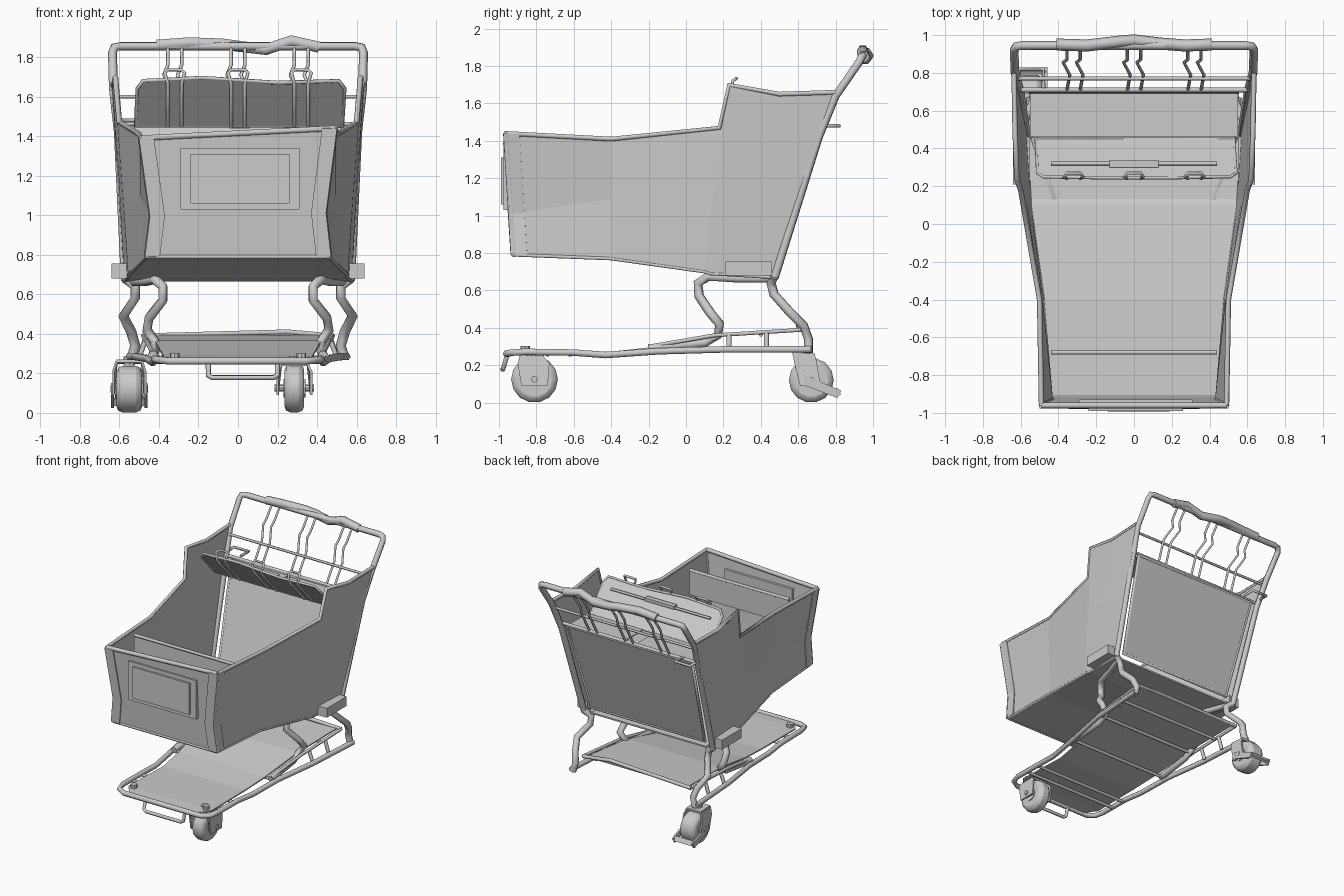
import bpy, bmesh, math
from mathutils import Vector


def mesh(name, verts, faces, thick=0.0):
    me = bpy.data.meshes.new(name)
    me.from_pydata(verts, [], faces)
    bm = bmesh.new()
    bm.from_mesh(me)
    bmesh.ops.recalc_face_normals(bm, faces=bm.faces)
    bm.to_mesh(me)
    bm.free()
    ob = bpy.data.objects.new(name, me)
    bpy.context.collection.objects.link(ob)
    if thick:
        m = ob.modifiers.new("thickness", 'SOLIDIFY')
        m.thickness = thick
        m.offset = 0
    return ob


def grid(name, rows, thick=0.012):
    n = len(rows[0])
    faces = [(i * n + j, i * n + j + 1, (i + 1) * n + j + 1, (i + 1) * n + j)
             for i in range(len(rows) - 1) for j in range(n - 1)]
    return mesh(name, [p for r in rows for p in r], faces, thick)


def tube(name, pts, r=0.02, closed=False, res=1):
    cu = bpy.data.curves.new(name, 'CURVE')
    cu.dimensions = '3D'
    cu.bevel_depth = r
    cu.bevel_resolution = res
    cu.use_fill_caps = True
    sp = cu.splines.new('POLY')
    sp.points.add(len(pts) - 1)
    for p, c in zip(sp.points, pts):
        p.co = (*c, 1)
    sp.use_cyclic_u = closed
    ob = bpy.data.objects.new(name, cu)
    bpy.context.collection.objects.link(ob)
    return ob


def box(name, lo, hi):
    v = [(x, y, z) for x in (lo[0], hi[0]) for y in (lo[1], hi[1]) for z in (lo[2], hi[2])]
    return mesh(name, v, [(0, 1, 3, 2), (4, 6, 7, 5), (0, 4, 5, 1),
                          (2, 3, 7, 6), (0, 2, 6, 4), (1, 5, 7, 3)])


def cyl(name, loc, r, depth, n, axis='X', bevel=0.0):
    rot = (0, math.pi / 2, 0) if axis == 'X' else (0, 0, 0)
    bpy.ops.mesh.primitive_cylinder_add(vertices=n, radius=r, depth=depth, location=loc, rotation=rot)
    ob = bpy.context.object
    ob.name = name
    if bevel:
        m = ob.modifiers.new("round", 'BEVEL')
        m.width = bevel
        m.segments = 2
    bpy.ops.object.shade_smooth_by_angle(angle=math.radians(35))
    return ob


def sided(s, pts):
    return [(s * x, y, z) for x, y, z in pts]


# basket wall stations: (top point, bottom point)
stations = [((0.49, -0.96, 1.44), (0.46, -0.92, 0.79)),
            ((0.50, -0.40, 1.41), (0.48, -0.40, 0.77)),
            ((0.60, 0.18, 1.47), (0.55, 0.10, 0.70)),
            ((0.62, 0.23, 1.70), (0.55, 0.13, 0.69)),
            ((0.63, 0.50, 1.65), (0.56, 0.30, 0.68)),
            ((0.635, 0.80, 1.66), (0.57, 0.47, 0.67))]


def columns(s):
    cols = []
    for i, (t, b) in enumerate(stations):
        t, b = Vector(t), Vector(b)
        if i == 0 and s < 0:
            t.z -= 0.05
        m = t.lerp(b, 0.66 if i == 0 else 0.5)
        if i == 0:
            m.x = 0.435
        cols.append(sided(s, [t, m, b]))
    return cols


right, left = columns(1), columns(-1)
for nm, cols in (("right", right), ("left", left)):
    grid("basket_side_" + nm, cols)
    tube("basket_rim_" + nm, [c[0] for c in cols], 0.014)
    tube("basket_corner_" + nm, cols[0], 0.016)
    tube("basket_bottom_edge_" + nm, [c[2] for c in cols], 0.01)
    # folded strip wrapping the front corner
    s = 1 if nm == "right" else -1
    grid("corner_strip_" + nm, [[(x - s * 0.065, y - 0.014, z) for x, y, z in cols[0]],
                                [(x + s * 0.008, y - 0.014, z) for x, y, z in cols[0]],
                                [(x + s * 0.012, y + 0.07, z) for x, y, z in cols[0]]], 0.008)
grid("basket_front", [left[0], right[0]])
grid("basket_floor", [[l[2], r[2]] for l, r in zip(left, right)])
tube("front_rim", [left[0][0], right[0][0]], 0.016)
tube("front_bottom_edge", [left[0][2], right[0][2]], 0.012)

# blank sign on the front and divider inside the basket
box("sign_frame", (-0.29, -0.975, 1.03), (0.31, -0.93, 1.34))
box("sign_plate", (-0.24, -0.99, 1.06), (0.26, -0.97, 1.31))
box("basket_divider", (-0.44, -0.685, 1.20), (0.44, -0.672, 1.39))
tube("divider_rim", [(-0.44, -0.68, 1.395), (0.44, -0.68, 1.395)], 0.012)

# rear gate
gate = [(-0.55, 0.71, 1.45), (0.55, 0.71, 1.45), (0.50, 0.475, 0.72), (-0.50, 0.475, 0.72)]
mesh("rear_gate", gate, [(0, 1, 2, 3)], 0.012)
tube("gate_border", gate, 0.014, True)
tube("gate_top_bar", [(-0.60, 0.71, 1.46), (0.60, 0.71, 1.46)], 0.013)
tube("rear_crossbar", [(-0.62, 0.77, 1.60), (0.62, 0.77, 1.60)], 0.01)

# child seat: two flaps and a tilted back
box("seat_flap_left", (-0.55, 0.46, 1.445), (-0.04, 0.69, 1.455))
box("seat_flap_right", (0.06, 0.46, 1.445), (0.55, 0.69, 1.455))
box("seat_centre", (-0.04, 0.46, 1.438), (0.06, 0.69, 1.448))
back = [(-0.52, 0.45, 1.45), (0.53, 0.45, 1.45), (0.54, 0.27, 1.64), (0.51, 0.25, 1.68),
        (0.20, 0.245, 1.67), (-0.18, 0.245, 1.695), (-0.48, 0.25, 1.68), (-0.51, 0.27, 1.64)]
mesh("seat_back", back, [tuple(range(8))], 0.012)
tube("seat_back_border", back, 0.01, True)
tube("seat_belt", [(-0.44, 0.32, 1.625), (0.44, 0.32, 1.625)], 0.01)
box("belt_pad", (-0.13, 0.30, 1.62), (0.13, 0.34, 1.645))
tube("side_loop", [(-0.61, 0.72, 1.48), (-0.61, 0.82, 1.48), (-0.48, 0.82, 1.48), (-0.48, 0.72, 1.48)], 0.011)

# paired wires from the handle and hooks over the seat back
for k, cx in enumerate((-0.32, 0.0, 0.32)):
    for d in (-0.035, 0.035):
        x = cx + d
        tube("handle_wire_%d" % k, [(x, 0.93, 1.84), (x, 0.87, 1.76), (x - 0.02, 0.855, 1.71),
                                    (x + 0.015, 0.79, 1.62), (x, 0.71, 1.46)], 0.009)
    tube("seat_hook_%d" % k, [(cx - 0.035, 0.435, 1.45), (cx - 0.035, 0.24, 1.665), (cx - 0.05, 0.25, 1.72),
                              (cx - 0.035, 0.27, 1.735), (cx + 0.035, 0.27, 1.735), (cx + 0.05, 0.25, 1.72),
                              (cx + 0.035, 0.24, 1.665), (cx + 0.035, 0.435, 1.45)], 0.009)

# posts and handle
post = [(0.57, 0.475, 0.67), (0.605, 0.71, 1.42), (0.63, 0.80, 1.64), (0.635, 0.925, 1.82),
        (0.625, 0.94, 1.85), (0.59, 0.945, 1.855)]
tube("post_frame", post + sided(-1, post[::-1]), 0.023)
grip = [(-0.41, 0.95, 1.86), (-0.25, 0.945, 1.872), (-0.08, 0.965, 1.866), (0.0, 0.972, 1.855),
        (0.14, 0.955, 1.838), (0.27, 0.945, 1.882), (0.41, 0.95, 1.85)]
tube("handle_grip", grip, 0.032, res=1)

# underframe: legs, rails and brackets for both sides
for s in (1, -1):
    box("corner_bracket", (min(s * 0.55, s * 0.64), 0.21, 0.68), (max(s * 0.55, s * 0.64), 0.46, 0.755))
    tube("front_leg", sided(s, [(0.53, 0.46, 0.665), (0.47, 0.28, 0.665), (0.42, 0.12, 0.675), (0.38, 0.065, 0.64),
                                (0.38, 0.07, 0.57), (0.45, 0.13, 0.48), (0.46, 0.18, 0.42), (0.42, 0.17, 0.36),
                                (0.42, 0.10, 0.32), (0.43, -0.20, 0.29)]), 0.026)
    tube("rear_leg", sided(s, [(0.57, 0.475, 0.68), (0.52, 0.455, 0.64), (0.52, 0.47, 0.58), (0.58, 0.55, 0.49),
                               (0.54, 0.63, 0.41), (0.52, 0.655, 0.34), (0.54, 0.655, 0.27)]), 0.026)
    tube("tray_rail", sided(s, [(0.43, -0.20, 0.30), (0.46, 0.15, 0.36), (0.48, 0.62, 0.39)]), 0.012)
    for y, z in ((0.23, 0.36), (0.43, 0.375)):
        tube("rail_peg", sided(s, [(0.50, y, 0.28), (0.47, y, z)]), 0.014)
    cyl("tray_knob", (s * 0.32, -0.86, 0.287), 0.025, 0.03, 8, 'Z')

rail = [(0.55, 0.67, 0.285), (0.52, 0.20, 0.285), (0.46, -0.15, 0.275), (0.43, -0.43, 0.255), (0.42, -0.60, 0.268),
        (0.42, -0.86, 0.272), (0.40, -0.93, 0.268), (0.34, -0.96, 0.262)]
tube("lower_frame", rail + sided(-1, rail[::-1]), 0.02)
tube("front_loop", [(-0.15, -0.955, 0.26), (-0.15, -0.975, 0.19), (-0.13, -0.98, 0.178), (0.18, -0.98, 0.178),
                    (0.20, -0.975, 0.19), (0.20, -0.955, 0.26)], 0.014)

# lower tray with cross slats
tray = [(0.30, -0.94, 0.265), (0.37, -0.86, 0.27), (0.36, -0.43, 0.265), (0.38, -0.20, 0.29),
        (0.42, 0.15, 0.36), (0.45, 0.61, 0.39)]
grid("lower_tray", [[(-x, y, z), (x, y, z)] for x, y, z in tray], 0.01)
tube("tray_rear_edge", [(-0.48, 0.62, 0.39), (0.25, 0.60, 0.41), (0.48, 0.62, 0.39)], 0.014)
for y, z, w in ((-0.74, 0.257, 0.42), (-0.62, 0.257, 0.42), (-0.18, 0.28, 0.44), (0.15, 0.345, 0.45), (0.40, 0.365, 0.46)):
    tube("tray_slat", [(-w, y, z), (w, y, z)], 0.012)


# castor: wheel, axle, forked yoke and stem
def castor(name, x, y, r, width, yoke, prof):
    cyl(name + "_wheel", (x, y, r), r, width, 14, 'X', 0.03)
    cyl(name + "_hub", (x, y, r), 0.05, width + 0.012, 10)
    cyl(name + "_axle", (x, y, r), 0.018, yoke * 2 + 0.03, 8)
    for s in (1, -1):
        pts = [(x + s * yoke * f, y + a, b) for (a, b), f in zip(prof, (0.8, 0.8, 1, 1, 1, 1))]
        mesh(name + "_fork", pts, [tuple(range(6))], 0.012)
    a, b = prof[0], prof[1]
    mesh(name + "_crown", [(x + s * yoke * 0.8, y + p[0], p[1]) for s in (1, -1) for p in (a, b)],
         [(0, 1, 3, 2)], 0.016)
    cyl(name + "_stem", (x, y + (a[0] + b[0]) / 2, 0.262), 0.03, 0.045, 8, 'Z')


castor("front", 0.285, -0.81, 0.125, 0.10, 0.085,
       [(0.05, 0.245), (-0.08, 0.245), (-0.09, 0.21), (-0.07, 0.09), (0.07, 0.09), (0.08, 0.21)])
castor("rear", -0.55, 0.67, 0.12, 0.13, 0.08,
       [(0.02, 0.255), (-0.10, 0.262), (-0.09, 0.21), (-0.06, 0.09), (0.05, 0.09), (0.03, 0.21)])

# brake lever on the rear castor
lever = [(0.63, 0.15), (0.83, 0.065), (0.81, 0.025), (0.64, 0.09)]
for x in (-0.635, -0.465):
    mesh("brake_arm", [(x, y, z) for y, z in lever], [(0, 1, 2, 3)], 0.014)
mesh("brake_pedal", [(x, y, z) for x in (-0.635, -0.465) for y, z in ((0.80, 0.075), (0.82, 0.04))],
     [(0, 1, 3, 2)], 0.02)
